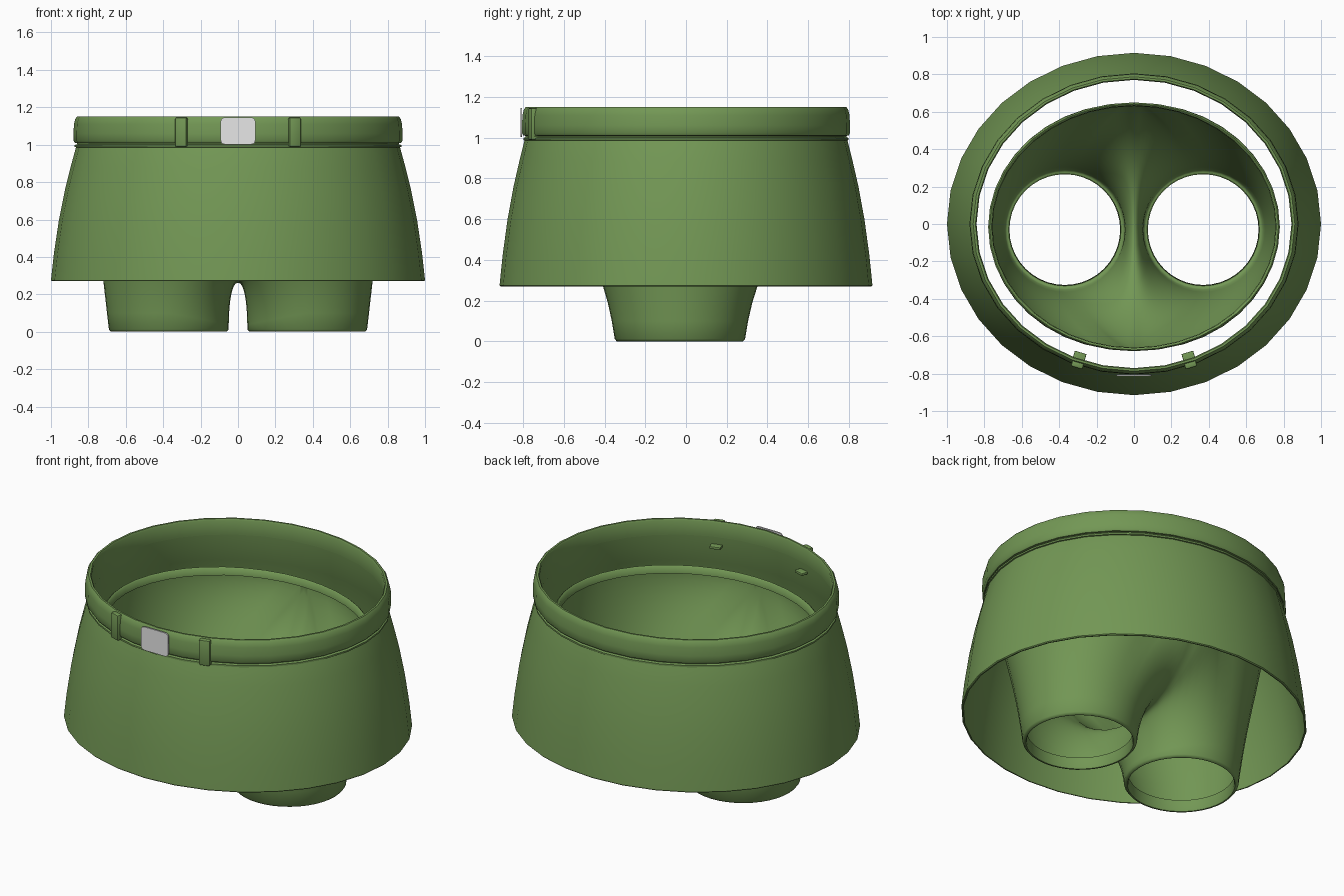
import bpy, bmesh, math
from mathutils import Vector, Matrix

if "Cube" in bpy.data.objects:
    bpy.data.objects.remove(bpy.data.objects["Cube"])


def material(name, rgb):
    m = bpy.data.materials.new(name)
    m.diffuse_color = (*rgb, 1)
    m.use_nodes = True
    m.node_tree.nodes["Principled BSDF"].inputs["Base Color"].default_value = m.diffuse_color
    return m


GREEN = material("olive green", (0.17, 0.31, 0.09))
GREY = material("light grey", (0.83, 0.83, 0.83))


def finish(name, bm, mat, angle=40):
    bmesh.ops.recalc_face_normals(bm, faces=bm.faces)
    me = bpy.data.meshes.new(name)
    bm.to_mesh(me)
    bm.free()
    me.materials.append(mat)
    ob = bpy.data.objects.new(name, me)
    bpy.context.collection.objects.link(ob)
    bpy.ops.object.select_all(action='DESELECT')
    ob.select_set(True)
    bpy.context.view_layer.objects.active = ob
    bpy.ops.object.shade_smooth_by_angle(angle=math.radians(angle))
    return ob


def oval_ring(name, profile, mat, ratio=0.915, n=32):
    """Sweep a closed (radius, z) profile round an oval."""
    bm = bmesh.new()
    rings = []
    for i in range(n):
        a = math.tau * i / n
        rings.append([bm.verts.new((r * math.cos(a), r * ratio * math.sin(a), z)) for r, z in profile])
    k = len(profile)
    for i in range(n):
        p, q = rings[i], rings[(i + 1) % n]
        for j in range(k):
            bm.faces.new((p[j], q[j], q[(j + 1) % k], p[(j + 1) % k]))
    return finish(name, bm, mat)


# flared skirt, a thin wall running up behind the belt
oval_ring("skirt", [(0.995, 0.27), (1.0, 0.275), (0.984, 0.42), (0.957, 0.6), (0.925, 0.76),
                    (0.895, 0.88), (0.868, 0.98), (0.86, 1.0), (0.855, 1.14), (0.842, 1.14),
                    (0.848, 1.0), (0.885, 0.88), (0.915, 0.76), (0.947, 0.6), (0.974, 0.42), (0.988, 0.27)], GREEN)

# narrow seam and rounded belt
oval_ring("waist_seam", [(0.86, 0.985), (0.873, 0.988), (0.873, 0.998), (0.86, 1.003)], GREEN)
oval_ring("belt", [(0.85, 1.008), (0.872, 1.01), (0.88, 1.022), (0.88, 1.06), (0.877, 1.11),
                   (0.87, 1.138), (0.86, 1.15), (0.848, 1.15), (0.842, 1.14), (0.845, 1.06)], GREEN)


def box(name, size, matrix, mat, bevel):
    bm = bmesh.new()
    bmesh.ops.create_cube(bm, size=1, matrix=matrix @ Matrix.Diagonal((*size, 1)))
    bmesh.ops.bevel(bm, geom=bm.edges[:], offset=bevel, segments=2, profile=0.5, affect='EDGES')
    return finish(name, bm, mat)


# belt loops with an inner tab poking through the wall
for side, label in ((-1, "left"), (1, "right")):
    turn = Matrix.Rotation(side * math.radians(17), 4, 'Z')
    place = Matrix.Translation((side * 0.302, -0.752, 1.067)) @ turn
    box(label + "_belt_loop", (0.065, 0.035, 0.156), place, GREEN, 0.008)
    tab = Matrix.Translation((side * 0.295, -0.72, 1.0)) @ turn
    box(label + "_loop_tab", (0.065, 0.07, 0.015), tab, GREEN, 0.003)

# buckle: rounded plate standing on the belt front
bm = bmesh.new()
outline = []
for cx, cz, a0 in ((1, 1, 0), (-1, 1, 90), (-1, -1, 180), (1, -1, 270)):
    for s in range(4):
        a = math.radians(a0 + 30 * s)
        outline.append(bm.verts.new((cx * 0.071 + 0.022 * math.cos(a), -0.813,
                                     1.074 + cz * 0.05 + 0.022 * math.sin(a))))
face = bm.faces.new(outline)
ext = bmesh.ops.extrude_face_region(bm, geom=[face])
bmesh.ops.translate(bm, vec=(0, 0.009, 0), verts=[v for v in ext['geom'] if isinstance(v, bmesh.types.BMVert)])
finish("buckle", bm, GREY)

# inner shorts: each half lofts from half the rim plus the centre seam down to a round leg
N, ROWS = 20, 14
CY, RIM_X, RIM_Y, RIM_Z, CROTCH = -0.015, 0.78, 0.665, 0.9, 0.262


def loft_curve(i):
    f = i / N                       # 0..1 outer half, 1..2 seam half
    a = math.pi * (f - 0.5)
    out = Vector((math.cos(a), math.sin(a), 0))
    p3 = Vector((0.37, -0.03, 0)) + out * 0.32
    if f <= 1:
        p0 = Vector((RIM_X * math.cos(a), CY + RIM_Y * math.sin(a), RIM_Z))
        if i in (0, N):
            p0.x = 0
        w = abs(math.sin(a)) ** 3
        p1 = p0 + Vector((0.12 * w, 0, -0.2))
        p2 = p3 + out * 0.05 + Vector((0, 0, 0.48))
    else:
        t = math.pi * (f - 1)
        s = math.sin(t)
        p0 = Vector((0, CY + RIM_Y * math.cos(t), RIM_Z - (RIM_Z - CROTCH) * s ** 1.15))
        p1 = p0 + Vector((0.12 * (1 - s) + 0.6 * p3.x * s, 0, -0.2 * (1 - s) ** 2))
        p2 = p3 + out * 0.05 * (1 - s) + Vector((0, 0, 0.48 - 0.3 * s))
    return p0, p1, p2, p3


bm = bmesh.new()
for side in (-1, 1):
    grid, rim = [], []
    for i in range(2 * N):
        p0, p1, p2, p3 = loft_curve(i)
        col = []
        for r in range(ROWS + 1):
            t = r / ROWS
            u = 1 - t
            p = p0 * u ** 3 + p1 * 3 * u * u * t + p2 * 3 * u * t * t + p3 * t ** 3
            col.append(bm.verts.new((side * p.x, p.y, p.z)))
        col[ROWS].co.z = 0.012
        # leg hem turned inwards and up
        hem = Vector((0.37, -0.03, 0))
        for k, z in ((0.97, 0.0), (0.94, 0.0), (0.925, 0.012), (0.925, 0.07)):
            p = hem + (p3 - hem) * k
            col.append(bm.verts.new((side * p.x, p.y, z)))
        grid.append(col)
        # waist hem turned inwards and down
        if i <= N:
            rim.append([col[0]] + [bm.verts.new((side * p0.x * k, CY + (p0.y - CY) * k, z))
                                   for k, z in ((0.99, 0.906), (0.975, 0.9), (0.97, 0.86))])
    for cols, last in ((grid, 2 * N), (rim, N)):
        for i in range(last):
            a, b = cols[i], cols[(i + 1) % len(cols)]
            for r in range(len(a) - 1):
                bm.faces.new((a[r], b[r], b[r + 1], a[r + 1]))
bmesh.ops.remove_doubles(bm, verts=bm.verts[:], dist=0.0005)
finish("inner_shorts", bm, GREEN, 60)
